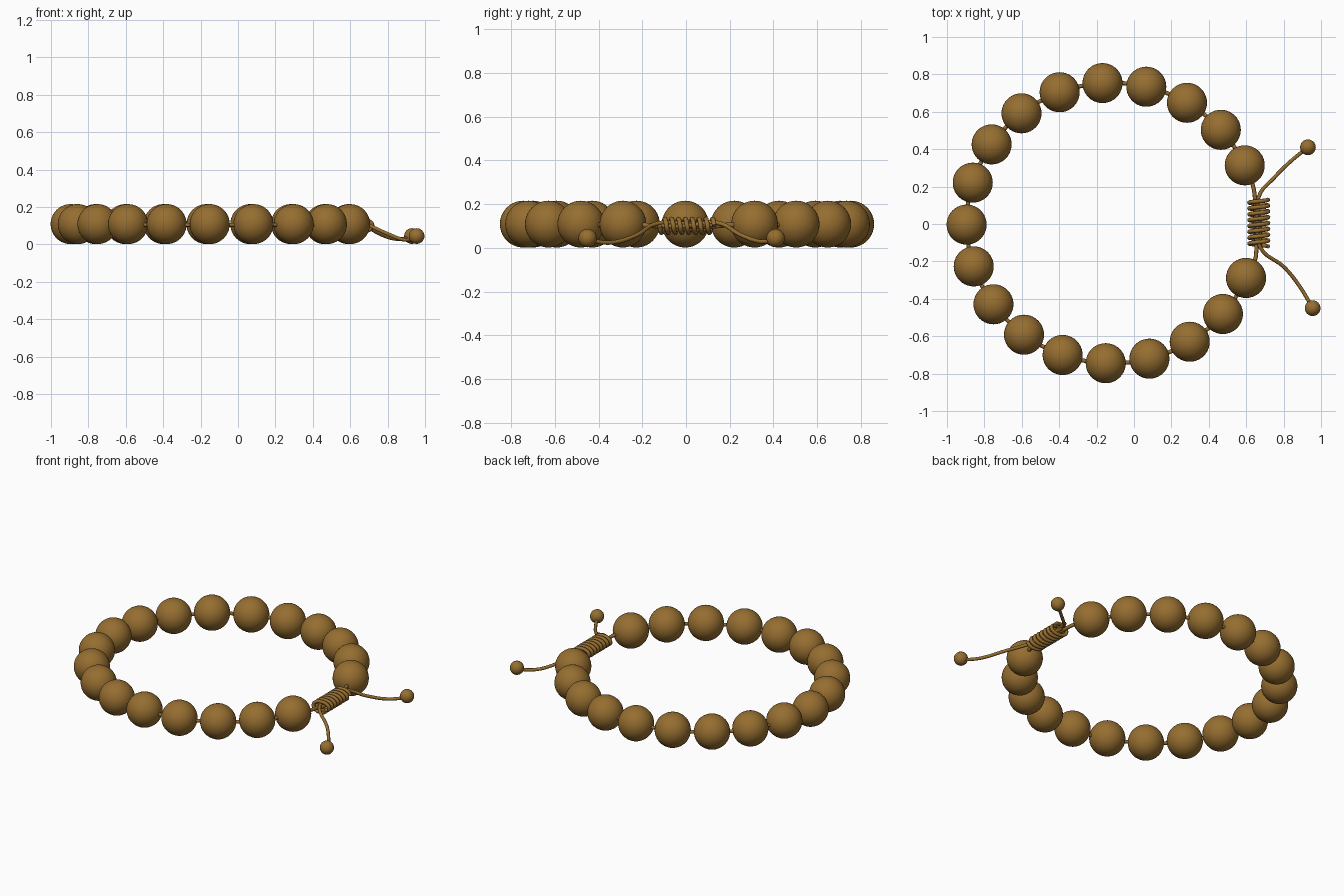
import bpy, math

if "Cube" in bpy.data.objects:
    bpy.data.objects.remove(bpy.data.objects["Cube"])

brown = bpy.data.materials.new("warm brown")
brown.diffuse_color = (0.305, 0.156, 0.03, 1)
brown.use_nodes = True
brown.node_tree.nodes["Principled BSDF"].inputs["Base Color"].default_value = brown.diffuse_color

CX, CY, CZ = -0.117, 0.005, 0.109   # centre of the bracelet
RX, RY = 0.778, 0.75                # radii of the bead loop
FIRST, STEP, COUNT = 24.3, 17.37, 19


def loop_point(deg, z=CZ):
    a = math.radians(deg)
    return (CX + RX * math.cos(a), CY + RY * math.sin(a), z)


def ball(name, loc, radius, segments, rings):
    bpy.ops.mesh.primitive_uv_sphere_add(segments=segments, ring_count=rings,
                                         radius=radius, location=loc)
    ob = bpy.context.object
    ob.name = name
    ob.data.materials.append(brown)
    bpy.ops.object.shade_smooth()


def cord(name, points, radius):
    """Round cord that runs smoothly through the points."""
    curve = bpy.data.curves.new(name, 'CURVE')
    curve.dimensions = '3D'
    curve.bevel_depth = radius
    curve.bevel_resolution = 2
    curve.resolution_u = 6
    curve.use_fill_caps = True
    spline = curve.splines.new('BEZIER')
    spline.bezier_points.add(len(points) - 1)
    for bp, co in zip(spline.bezier_points, points):
        bp.co = co
        bp.handle_left_type = bp.handle_right_type = 'AUTO'
    curve.materials.append(brown)
    ob = bpy.data.objects.new(name, curve)
    bpy.context.collection.objects.link(ob)


# Main beads
for i in range(COUNT):
    ball(f"bead_{i + 1}", loop_point(FIRST + i * STEP), 0.107, 40, 20)

# Cord through the beads, closing through the knot
ring = [loop_point(FIRST + i * STEP / 2, 0.105) for i in range(COUNT * 2 - 1)]
cord("bead_cord", [(0.652, 0.0, 0.1), (0.648, 0.12, 0.1), (0.637, 0.2, 0.105)] + ring
     + [(0.645, -0.2, 0.105), (0.655, -0.12, 0.1), (0.652, 0.0, 0.1)], 0.011)

# Wrapped knot
TURNS, PER_TURN = 8, 8
n = TURNS * PER_TURN
coil = []
for i in range(n + 1):
    a = 2 * math.pi * i / PER_TURN
    coil.append((0.667 + 0.051 * math.cos(a), 0.13 - 0.25 * i / n,
                 0.101 + 0.031 * math.sin(a)))
cord("knot_coil", coil, 0.011)

# Loose tails, each running through the knot and ending in a small bead
cord("back_tail", [(0.675, -0.13, 0.1), (0.672, 0.0, 0.1), (0.666, 0.142, 0.115),
                   (0.751, 0.249, 0.06), (0.84, 0.337, 0.03), (0.93, 0.41, 0.035)], 0.01)
cord("front_tail", [(0.66, 0.13, 0.105), (0.66, 0.0, 0.11), (0.675, -0.125, 0.113),
                    (0.805, -0.233, 0.055), (0.89, -0.34, 0.025), (0.955, -0.45, 0.035)], 0.01)
ball("back_tail_bead", (0.93, 0.41, 0.045), 0.042, 24, 12)
ball("front_tail_bead", (0.955, -0.45, 0.045), 0.042, 24, 12)
